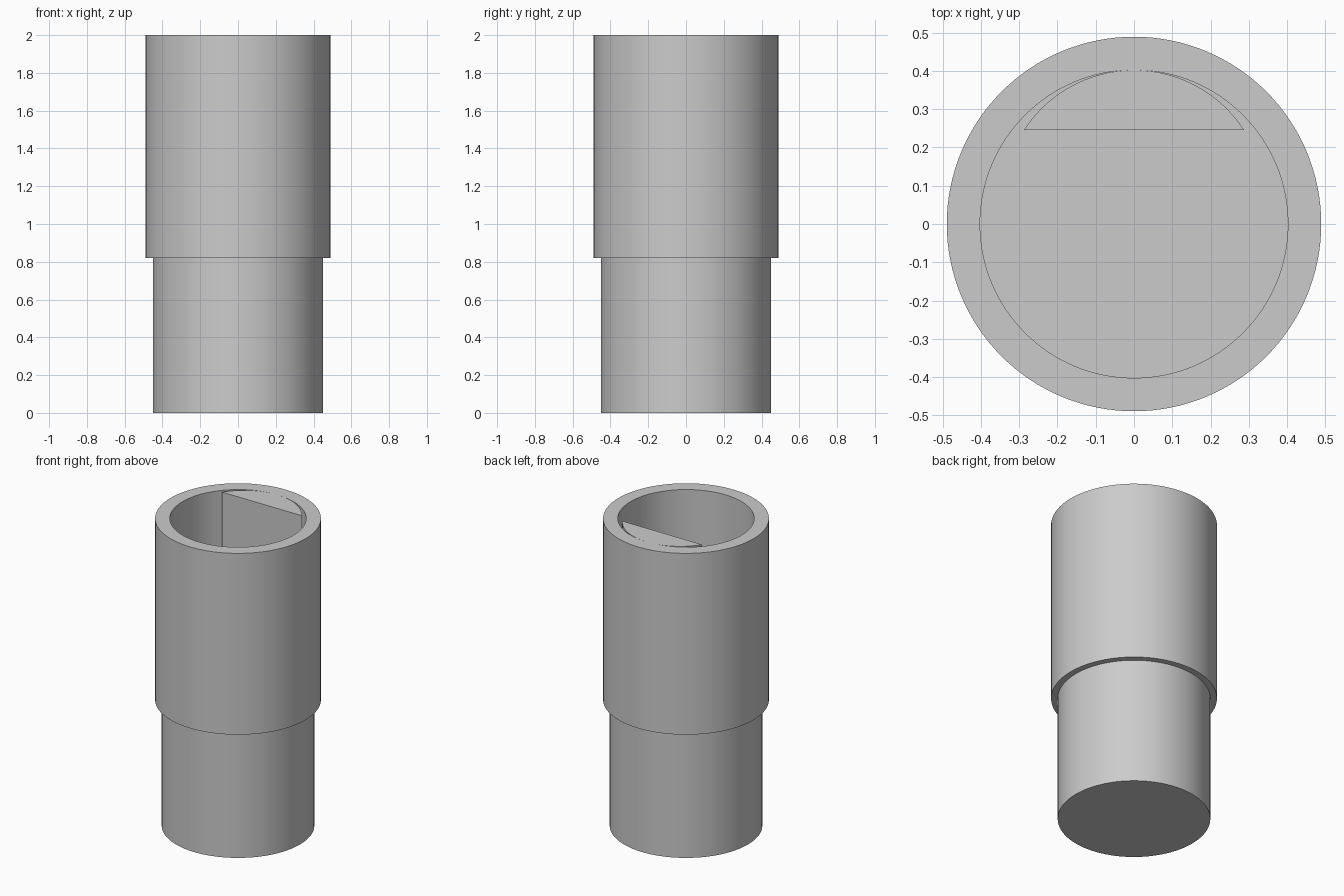
import bpy, bmesh, math

cube = bpy.data.objects.get("Cube")
if cube:
    bpy.data.objects.remove(cube, do_unlink=True)

SIDES = 128
TOP, STEP, FLOOR = 2.0, 0.82, 0.82
OUTER, LOWER, BORE = 0.489, 0.45, 0.402

grey = bpy.data.materials.new("plain grey")
grey.use_nodes = True
grey.diffuse_color = (0.6, 0.6, 0.6, 1)
grey.node_tree.nodes["Principled BSDF"].inputs["Base Color"].default_value = (0.6, 0.6, 0.6, 1)


def finish(name, bm):
    bmesh.ops.recalc_face_normals(bm, faces=bm.faces)
    mesh = bpy.data.meshes.new(name)
    bm.to_mesh(mesh)
    bm.free()
    mesh.materials.append(grey)
    obj = bpy.data.objects.new(name, mesh)
    bpy.context.collection.objects.link(obj)
    bpy.ops.object.select_all(action='DESELECT')
    obj.select_set(True)
    bpy.context.view_layer.objects.active = obj
    bpy.ops.object.shade_smooth_by_angle(angle=math.radians(30))
    return obj


# Stepped sleeve: revolved profile, capped at the base and the bore floor
bm = bmesh.new()
profile = [(LOWER, 0), (LOWER, STEP), (OUTER, STEP), (OUTER, TOP), (BORE, TOP), (BORE, FLOOR)]
rings = []
for r, z in profile:
    rings.append([bm.verts.new((r * math.cos(math.tau * i / SIDES),
                                r * math.sin(math.tau * i / SIDES), z)) for i in range(SIDES)])
for a, b in zip(rings, rings[1:]):
    for i in range(SIDES):
        j = (i + 1) % SIDES
        bm.faces.new((a[i], a[j], b[j], b[i]))
bm.faces.new(rings[0])
bm.faces.new(rings[-1])
finish("stepped_sleeve", bm)

# Key inside the bore: a circular segment with its flat facing forward
bm = bmesh.new()
half, chord_y = 0.287, 0.246
sagitta = BORE - chord_y
radius = (half ** 2 + sagitta ** 2) / (2 * sagitta)
centre_y = BORE - radius
spread = math.asin(half / radius)
arc = [bm.verts.new((radius * math.sin(t), centre_y + radius * math.cos(t), FLOOR))
       for t in (spread * (i / 20 - 1) for i in range(41))]
base = bm.faces.new(arc)
solid = bmesh.ops.extrude_face_region(bm, geom=[base])
lifted = [v for v in solid["geom"] if isinstance(v, bmesh.types.BMVert)]
bmesh.ops.translate(bm, verts=lifted, vec=(0, 0, TOP - FLOOR))
finish("bore_key", bm)
